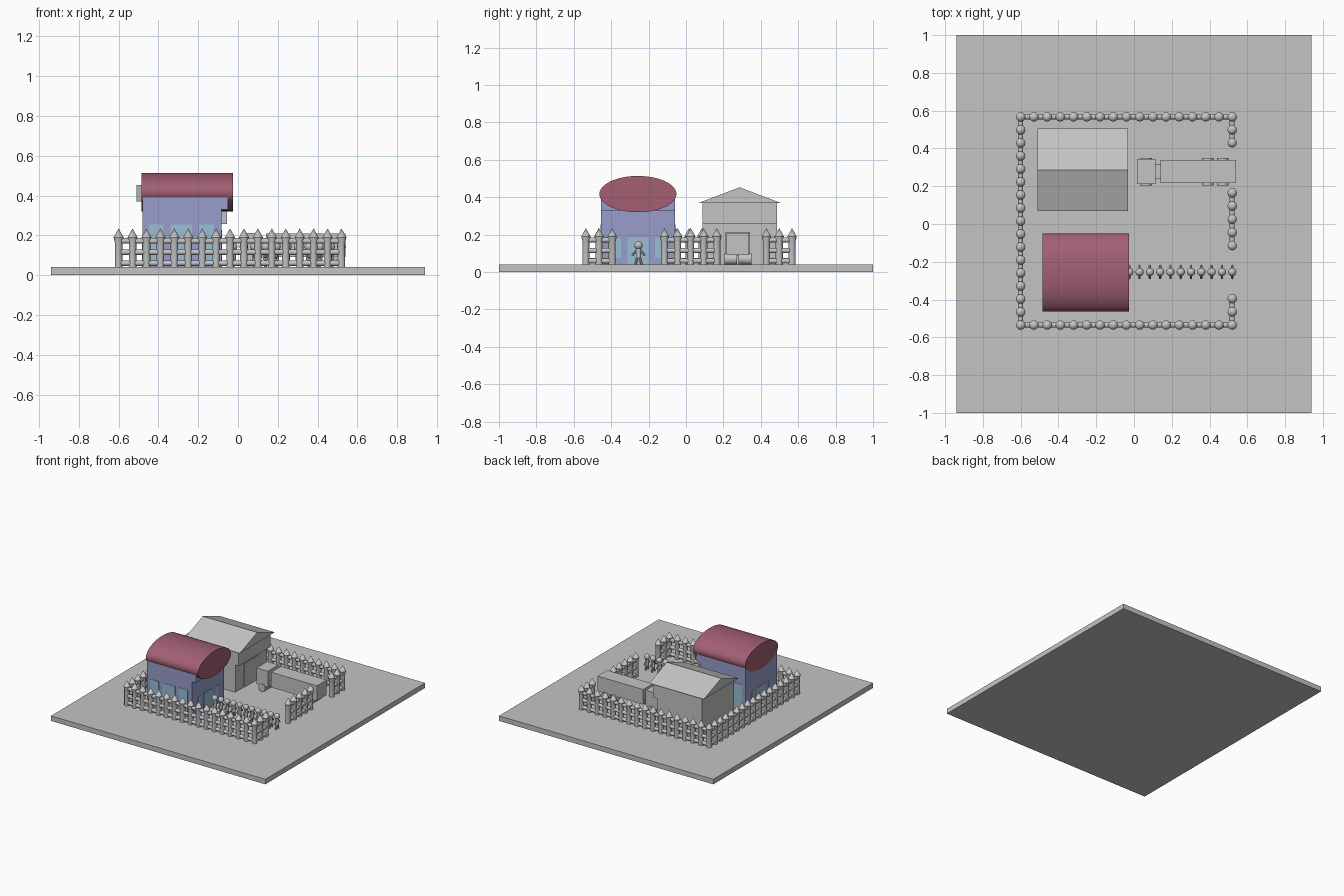
import bpy, bmesh, math
from mathutils import Vector, Matrix

if "Cube" in bpy.data.objects:
    bpy.data.objects.remove(bpy.data.objects["Cube"])

def material(name, rgb):
    m = bpy.data.materials.new(name)
    m.diffuse_color = (*rgb, 1)
    m.use_nodes = True
    m.node_tree.nodes["Principled BSDF"].inputs["Base Color"].default_value = m.diffuse_color
    return m

GREY = material("plain grey", (0.55, 0.55, 0.55))
PURPLE = material("wall lavender", (0.32, 0.34, 0.60))
RED = material("roof maroon", (0.36, 0.115, 0.17))
BLUE = material("window blue", (0.32, 0.52, 0.66))

def finish(name, bm, mat, smooth=None):
    me = bpy.data.meshes.new(name)
    bmesh.ops.recalc_face_normals(bm, faces=bm.faces)
    bm.to_mesh(me)
    bm.free()
    me.materials.append(mat)
    ob = bpy.data.objects.new(name, me)
    bpy.context.collection.objects.link(ob)
    if smooth:
        bpy.ops.object.select_all(action='DESELECT')
        ob.select_set(True)
        bpy.context.view_layer.objects.active = ob
        bpy.ops.object.shade_smooth_by_angle(angle=math.radians(smooth))
    return ob

def add_box(bm, x, y, z):
    size = Vector((x[1] - x[0], y[1] - y[0], z[1] - z[0]))
    mid = Vector((sum(x), sum(y), sum(z))) / 2
    bmesh.ops.create_cube(bm, size=1, matrix=Matrix.Translation(mid) @ Matrix.Diagonal((*size, 1)))

def box(name, x, y, z, mat):
    bm = bmesh.new()
    add_box(bm, x, y, z)
    return finish(name, bm, mat)

def add_rod(bm, a, b, r, sides=12):
    a, b = Vector(a), Vector(b)
    rot = (b - a).to_track_quat('Z', 'Y').to_matrix().to_4x4()
    bmesh.ops.create_cone(bm, cap_ends=True, segments=sides, radius1=r, radius2=r,
                          depth=(b - a).length, matrix=Matrix.Translation((a + b) / 2) @ rot)

def extrude_x(name, profile, x0, x1, mat, smooth=None):
    """Extrude a (y, z) outline along x."""
    bm = bmesh.new()
    f = bm.faces.new([bm.verts.new((x0, y, z)) for y, z in profile])
    ext = bmesh.ops.extrude_face_region(bm, geom=[f])
    bmesh.ops.translate(bm, vec=(x1 - x0, 0, 0),
                        verts=[v for v in ext['geom'] if isinstance(v, bmesh.types.BMVert)])
    return finish(name, bm, mat, smooth)

def instance(src, name, loc):
    ob = bpy.data.objects.new(name, src.data)
    ob.location = loc
    bpy.context.collection.objects.link(ob)

G = 0.04  # top of the base slab
box("base_slab", (-0.94, 0.94), (-1, 1), (0, G), GREY)

# House: walls, wider upper band, elliptical barrel roof
HY = -0.257
box("house_walls", (-0.48, -0.083), (HY - 0.198, HY + 0.198), (G, 0.335), PURPLE)
box("house_upper_band", (-0.48, -0.05), (HY - 0.198, HY + 0.198), (0.33, 0.40), PURPLE)
extrude_x("house_roof", [(HY + 0.206 * math.cos(t * math.tau / 48), 0.417 + 0.097 * math.sin(t * math.tau / 48))
                         for t in range(48)], -0.484, -0.026, RED, 35)

# House windows and doors as thin plates
P = 0.003
for s, side in ((-1, "front"), (1, "rear")):
    y = HY + s * 0.198
    for i, (a, b) in enumerate(((-0.45, -0.375), (-0.34, -0.23), (-0.195, -0.12))):
        box(f"{side}_window_{i}", (a, b), (y - P, y + P), (0.045, 0.255), BLUE)
for x, side in ((-0.083, "entrance"), (-0.48, "back")):
    box(f"{side}_door", (x - P, x + P), (HY - 0.056, HY + 0.056), (G, 0.185), BLUE)
    for s in (-1, 1):
        box(f"{side}_side_window", (x - P, x + P), (HY + s * 0.107 - 0.016, HY + s * 0.107 + 0.016),
            (0.075, 0.183), BLUE)

# Garage building: walls, upper band, gable roof, door
BY = 0.287
box("garage_walls", (-0.48, -0.085), (BY - 0.2, BY + 0.2), (G, 0.26), GREY)
box("garage_upper_band", (-0.48, -0.055), (BY - 0.2, BY + 0.2), (0.256, 0.372), GREY)
extrude_x("garage_roof", [(BY - 0.219, 0.37), (BY + 0.219, 0.37), (BY, 0.453)], -0.51, -0.032, GREY)
box("garage_door", (-0.088, -0.08), (BY - 0.09, BY + 0.09), (G, 0.226), GREY)

# Truck: cargo box, cab, coupling and wheels
TY = 0.277
box("truck_cargo", (0.14, 0.54), (TY - 0.061, TY + 0.061), (0.09, 0.21), GREY)
box("truck_cab", (0.015, 0.114), (TY - 0.066, TY + 0.066), (0.085, 0.213), GREY)
box("truck_coupling", (0.11, 0.145), (TY - 0.037, TY + 0.037), (0.085, 0.13), GREY)
for i, x in enumerate((0.065, 0.39, 0.47)):
    bm = bmesh.new()
    for s in (-1, 1):
        add_rod(bm, (x, TY + s * 0.003, 0.07), (x, TY + s * 0.072, 0.07), 0.03, 24)
    finish(f"truck_wheels_{i}", bm, GREY, 35)

# Fence post: turned profile with a pointed cap
bm = bmesh.new()
profile = [(0, G), (0.019, G), (0.019, 0.165), (0.025, 0.19), (0, 0.235)]
vs = [bm.verts.new((r, 0, z)) for r, z in profile]
es = [bm.edges.new(p) for p in zip(vs, vs[1:])]
bmesh.ops.spin(bm, geom=vs + es, cent=(0, 0, 0), axis=(0, 0, 1), angle=math.tau, steps=12)
bmesh.ops.remove_doubles(bm, verts=bm.verts, dist=0.0001)
post = finish("fence_post", bm, GREY, 35)

# Fence runs: start, end, post count (gates left open on the right)
X0, X1, Y0, Y1 = -0.6, 0.52, -0.535, 0.567
runs = [((X0, Y0), (X1, Y0), 17), ((X0, Y1), (X1, Y1), 17), ((X0, Y0), (X0, Y1), 17),
        ((X1, Y0), (X1, -0.395), 3), ((X1, -0.115), (X1, 0.165), 5), ((X1, 0.43), (X1, Y1), 3)]
placed = set()
rails = bmesh.new()
for a, b, n in runs:
    a, b = Vector(a), Vector(b)
    for i in range(n):
        p = a.lerp(b, i / (n - 1))
        key = (round(p.x, 3), round(p.y, 3))
        if key not in placed:
            if placed:
                instance(post, "fence_post", (p.x, p.y, 0))
            else:
                post.location = (p.x, p.y, 0)
            placed.add(key)
    for z in (0.06, 0.115, 0.172):
        add_rod(rails, (*a, z), (*b, z), 0.014, 10)
finish("fence_rails", rails, GREY, 40)

# Row of small figures queueing from the gate to the house
bm = bmesh.new()
bmesh.ops.create_uvsphere(bm, u_segments=16, v_segments=10, radius=0.022,
                          matrix=Matrix.Translation((0, 0, 0.143)))
add_rod(bm, (0, 0, 0.075), (0, 0, 0.13), 0.014)
for s in (-1, 1):
    add_rod(bm, (0, s * 0.01, 0.117), (0, s * 0.034, 0.088), 0.006, 8)
    add_rod(bm, (0, s * 0.007, 0.08), (0, s * 0.016, G), 0.007, 8)
figure = finish("figure", bm, GREY, 40)
figure.location = (0.52, HY + 0.003, 0)
for i in range(1, 11):
    instance(figure, f"figure_{i}", (0.52 - i * 0.0545, HY + 0.003, 0))
